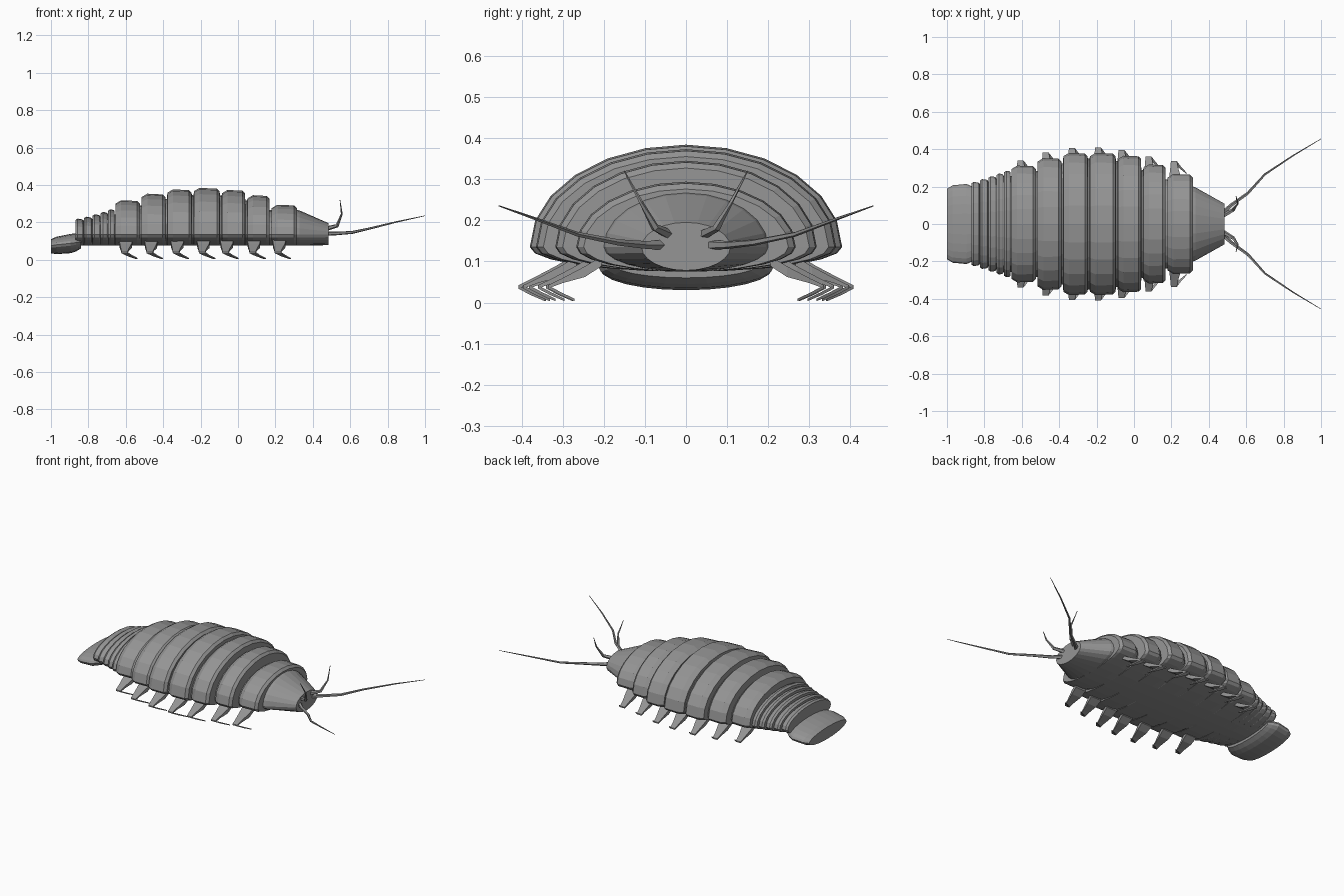
import bpy, bmesh, math
from mathutils import Vector

cube = bpy.data.objects.get("Cube")
if cube:
    bpy.data.objects.remove(cube)

grey = bpy.data.materials.new("shell_grey")
grey.use_nodes = True
colour = (0.3, 0.3, 0.3, 1)
grey.diffuse_color = colour
grey.node_tree.nodes["Principled BSDF"].inputs["Base Color"].default_value = colour


def loft(name, rings):
    """Skin a list of closed rings and cap both ends."""
    bm = bmesh.new()
    loops = [[bm.verts.new(p) for p in ring] for ring in rings]
    n = len(loops[0])
    for a, b in zip(loops, loops[1:]):
        for i in range(n):
            j = (i + 1) % n
            bm.faces.new((a[i], a[j], b[j], b[i]))
    bm.faces.new(loops[0])
    bm.faces.new(loops[-1])
    bmesh.ops.recalc_face_normals(bm, faces=bm.faces)
    mesh = bpy.data.meshes.new(name)
    bm.to_mesh(mesh)
    bm.free()
    mesh.materials.append(grey)
    obj = bpy.data.objects.new(name, mesh)
    bpy.context.collection.objects.link(obj)
    return obj


def shell_ring(x, width, top, mid=0.135, bottom=0.075):
    """Oval with a tall upper half and a shallow lower half."""
    ring = []
    for i in range(24):
        a = math.tau * i / 24
        c = math.cos(a)
        ring.append((x, width * math.sin(a), mid + c * (top - mid if c > 0 else mid - bottom)))
    return ring


def tube(name, path, radii):
    """Tapered five-sided tube along a path."""
    pts = [Vector(p) for p in path]
    rings = []
    for i, p in enumerate(pts):
        d = pts[min(i + 1, len(pts) - 1)] - pts[max(i - 1, 0)]
        q = d.to_track_quat('Z', 'Y')
        rings.append([p + q @ Vector((math.cos(k * math.tau / 5), math.sin(k * math.tau / 5), 0)) * radii[i]
                      for k in range(5)])
    return loft(name, rings)


# Body plates from tail to head: start, end, half width, top
plates = [(-0.87, -0.828, 0.225, 0.22), (-0.824, -0.782, 0.24, 0.23),
          (-0.778, -0.738, 0.255, 0.243), (-0.734, -0.698, 0.27, 0.256),
          (-0.694, -0.66, 0.285, 0.27), (-0.655, -0.525, 0.312, 0.318),
          (-0.515, -0.388, 0.352, 0.353), (-0.378, -0.248, 0.38, 0.376),
          (-0.236, -0.098, 0.38, 0.384), (-0.086, 0.038, 0.365, 0.373),
          (0.05, 0.168, 0.318, 0.345), (0.18, 0.315, 0.267, 0.294)]
rings = []
for i, (x0, x1, w, t) in enumerate(plates):
    big = x1 - x0 > 0.1
    ramp, dip = (0.03, 0.018) if big else (0.012, 0.008)
    if i:
        # Groove between this plate and the one behind it
        pw, pt = plates[i - 1][2:]
        gw, gt = min(w, pw) - dip * 1.6, min(t, pt) - dip * 1.6
        rings += [shell_ring(plates[i - 1][1] + 0.001, gw, gt), shell_ring(x0 - 0.001, gw, gt)]
    rings += [shell_ring(x0, w - dip, t - dip), shell_ring(x0 + ramp, w, t),
              shell_ring(x1 - ramp / 2, w - 0.003, t - 0.004),
              shell_ring(x1, w - dip, t - dip)]
loft("body_plates", rings)

# Head cone
loft("head", [shell_ring(0.3, 0.205, 0.27), shell_ring(0.33, 0.195, 0.263),
              shell_ring(0.485, 0.108, 0.195, bottom=0.078)])

# Tail fan
loft("tail_fan", [shell_ring(-0.84, 0.18, 0.135, 0.095, 0.06),
                  shell_ring(-0.865, 0.2, 0.142, 0.092, 0.045),
                  shell_ring(-0.895, 0.214, 0.138, 0.088, 0.035),
                  shell_ring(-0.97, 0.207, 0.123, 0.08, 0.03),
                  shell_ring(-1.0, 0.188, 0.11, 0.075, 0.034)])


def leg_ring(x, y, z, half, thick):
    return [(x - half, y, z - thick), (x + half, y, z - thick),
            (x + half, y, z + thick), (x - half, y, z + thick)]


# Seven pairs of legs: hip position along the body and knee reach
legs = [(-0.6, 0.34), (-0.465, 0.382), (-0.325, 0.406), (-0.185, 0.408),
        (-0.06, 0.396), (0.085, 0.36), (0.22, 0.336)]
for side, s in (("near", -1), ("far", 1)):
    for n, (x, k) in enumerate(legs, 1):
        loft(f"thigh_{n}_{side}", [leg_ring(x, s * (k - 0.13), 0.1, 0.036, 0.012),
                                   leg_ring(x, s * (k - 0.09), 0.075, 0.032, 0.013),
                                   leg_ring(x - 0.005, s * (k - 0.035), 0.053, 0.021, 0.006),
                                   leg_ring(x - 0.007, s * k, 0.038, 0.016, 0.004)])
        loft(f"foot_{n}_{side}", [leg_ring(x - 0.007, s * k, 0.038, 0.016, 0.004),
                                  leg_ring(x + 0.022, s * (k - 0.03), 0.022, 0.01, 0.004),
                                  leg_ring(x + 0.06, s * (k - 0.065), 0.006, 0.004, 0.003)])

    # Long and short feelers
    tube(f"long_feeler_{side}",
         [(0.47, s * 0.055, 0.14), (0.52, s * 0.1, 0.14), (0.61, s * 0.165, 0.146),
          (0.7, s * 0.265, 0.166), (0.85, s * 0.365, 0.203), (1.0, s * 0.455, 0.235)],
         [0.013, 0.01, 0.008, 0.006, 0.004, 0.0015])
    tube(f"short_feeler_{side}",
         [(0.47, s * 0.04, 0.165), (0.53, s * 0.075, 0.182),
          (0.555, s * 0.11, 0.245), (0.545, s * 0.15, 0.32)],
         [0.013, 0.01, 0.005, 0.0015])
